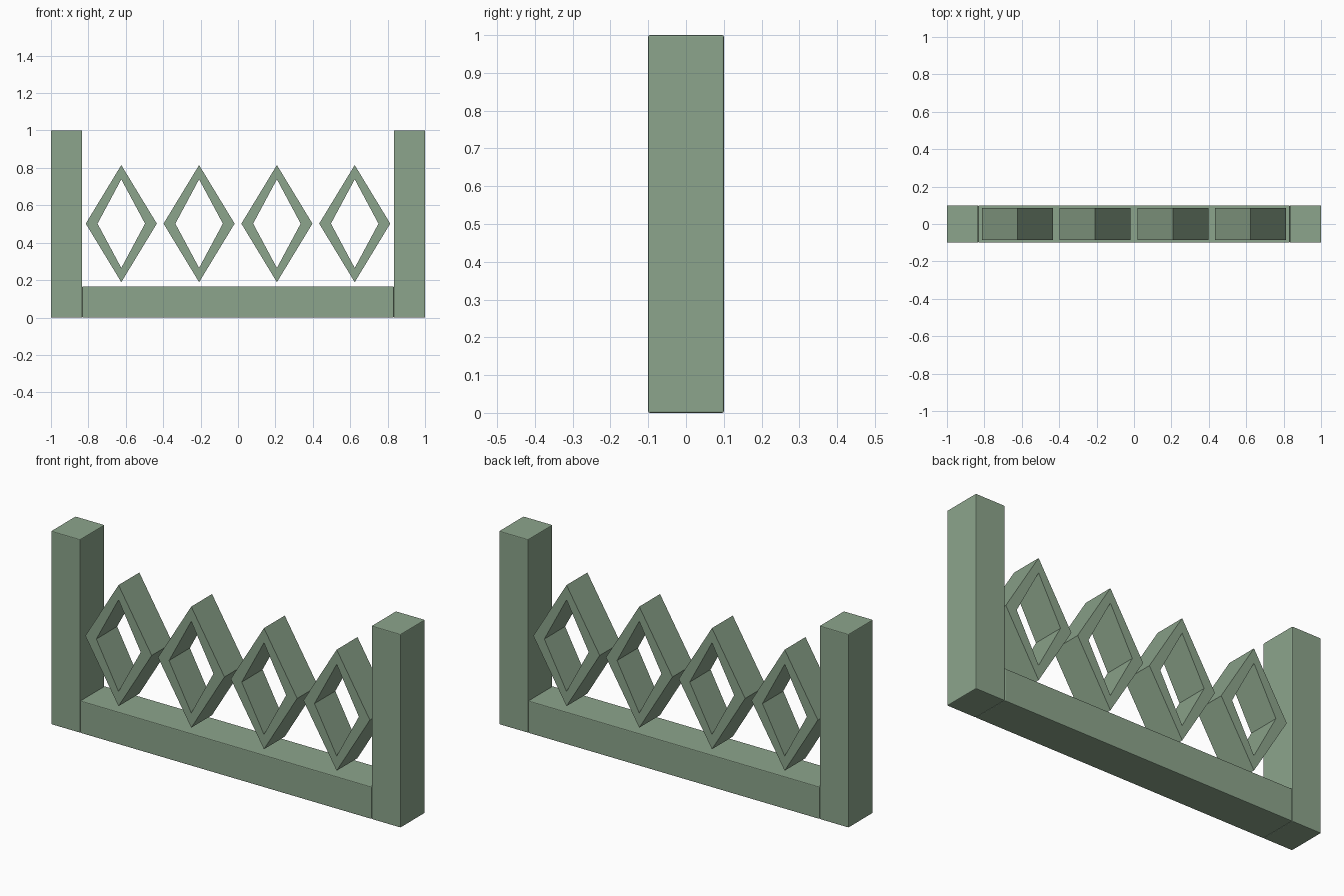
import bpy, bmesh
from mathutils import Matrix

if "Cube" in bpy.data.objects:
    bpy.data.objects.remove(bpy.data.objects["Cube"])

sage = bpy.data.materials.new("sage_green")
sage.diffuse_color = (0.265, 0.375, 0.262, 1)
sage.use_nodes = True
sage.node_tree.nodes["Principled BSDF"].inputs["Base Color"].default_value = sage.diffuse_color


def finish(name, bm):
    bmesh.ops.recalc_face_normals(bm, faces=bm.faces)
    mesh = bpy.data.meshes.new(name)
    bm.to_mesh(mesh)
    bm.free()
    mesh.materials.append(sage)
    obj = bpy.data.objects.new(name, mesh)
    bpy.context.collection.objects.link(obj)
    return obj


def beam(name, size, center):
    """Box with finely eased edges."""
    bm = bmesh.new()
    bmesh.ops.create_cube(bm, size=1, matrix=Matrix.Translation(center) @ Matrix.Diagonal((*size, 1)))
    obj = finish(name, bm)
    bevel = obj.modifiers.new("eased_edges", 'BEVEL')
    bevel.width = 0.004
    bevel.segments = 2


def diamond_ring(name, x, z):
    """Four-sided open frame running through the depth."""
    bm = bmesh.new()
    loops = []
    for half_w, half_h in ((0.19, 0.313), (0.127, 0.237)):
        for y in (-0.085, 0.085):
            loops.append([bm.verts.new((x + dx * half_w, y, z + dz * half_h))
                          for dx, dz in ((1, 0), (0, 1), (-1, 0), (0, -1))])
    outer_front, outer_back, inner_front, inner_back = loops
    for a, b in ((outer_front, outer_back), (outer_back, inner_back),
                 (inner_back, inner_front), (inner_front, outer_front)):
        for i in range(4):
            j = (i + 1) % 4
            bm.faces.new((a[i], a[j], b[j], b[i]))
    finish(name, bm)


# End posts
for side, label in ((-1, "left"), (1, "right")):
    beam(label + "_post", (0.1667, 0.2, 1.0), (side * 0.9167, 0, 0.5))

# Bottom rail between the posts
beam("bottom_rail", (1.6667, 0.2, 0.1667), (0, 0, 0.0833))

# Row of diamond frames
for i in range(4):
    diamond_ring(f"diamond_frame_{i + 1}", (i - 1.5) * 0.416, 0.502)
